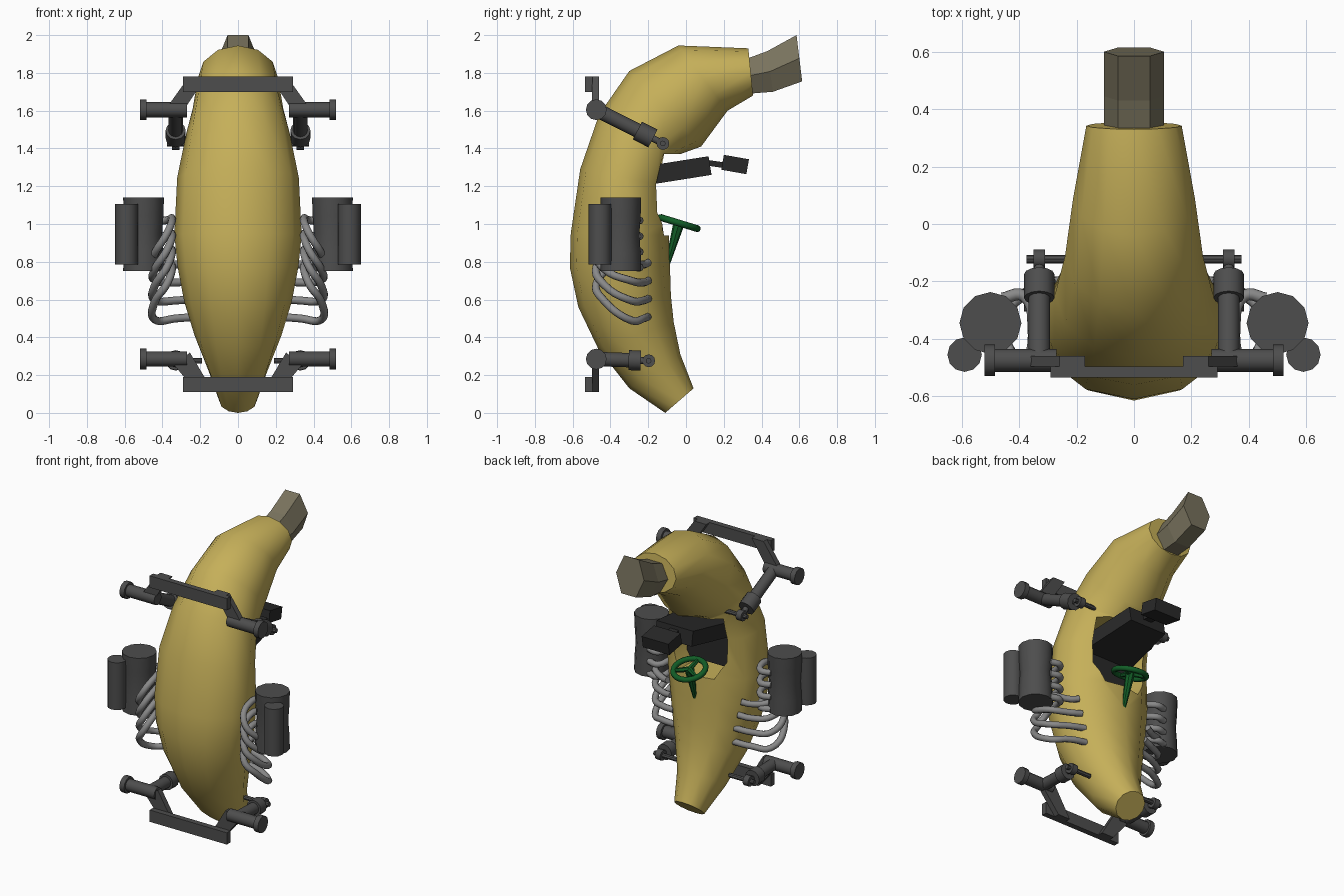
import bpy, bmesh, math
from mathutils import Vector, Matrix

if "Cube" in bpy.data.objects:
    bpy.data.objects.remove(bpy.data.objects["Cube"])


def material(name, r, g, b):
    m = bpy.data.materials.new(name)
    m.diffuse_color = (r, g, b, 1)
    m.use_nodes = True
    m.node_tree.nodes["Principled BSDF"].inputs["Base Color"].default_value = m.diffuse_color
    return m


YELLOW = material("peel yellow", .56, .43, .10)
BROWN = material("stem brown", .19, .17, .11)
DARK = material("dark metal", .075, .075, .075)
STEEL = material("pipe steel", .25, .25, .25)
BLACK = material("seat black", .022, .022, .022)
GREEN = material("wheel green", .006, .11, .02)


def finish(name, bm, mat, angle=None):
    bmesh.ops.recalc_face_normals(bm, faces=bm.faces)
    me = bpy.data.meshes.new(name)
    bm.to_mesh(me)
    bm.free()
    ob = bpy.data.objects.new(name, me)
    bpy.context.collection.objects.link(ob)
    me.materials.append(mat)
    if angle:
        smooth(ob, angle)
    return ob


def smooth(ob, angle):
    bpy.ops.object.select_all(action='DESELECT')
    ob.select_set(True)
    bpy.context.view_layer.objects.active = ob
    bpy.ops.object.shade_smooth_by_angle(angle=math.radians(angle))


def skin(name, rings, mat, angle=None):
    """Join equal-length rings of points into a capped solid."""
    bm = bmesh.new()
    vs = [[bm.verts.new(p) for p in r] for r in rings]
    n = len(vs[0])
    for a, b in zip(vs, vs[1:]):
        for i in range(n):
            j = (i + 1) % n
            bm.faces.new((a[i], a[j], b[j], b[i]))
    bm.faces.new(vs[0])
    bm.faces.new(vs[-1])
    return finish(name, bm, mat, angle)


def side_ring(oy, oz, iy, iz, w, n=12):
    """Elliptical ring spanning an outer and an inner point of the side view."""
    r = []
    for k in range(n):
        t = math.tau * k / n
        c = (1 + math.cos(t)) / 2
        r.append((w * math.sin(t), oy + (iy - oy) * c, oz + (iz - oz) * c))
    return r


def rod(name, a, b, radii, mat=DARK, n=12):
    """Turned part from a to b; radii = (fraction, radius) pairs."""
    a, b = Vector(a), Vector(b)
    q = (b - a).to_track_quat('Z', 'Y')
    rings = [[a.lerp(b, f) + q @ Vector((r * math.cos(math.tau * k / n), r * math.sin(math.tau * k / n), 0))
              for k in range(n)] for f, r in radii]
    return skin(name, rings, mat, 40)


def box(name, c, size, mat, tilt=0, taper=1, lean=0):
    """Box tilted around x; taper narrows the x width toward +y."""
    bm = bmesh.new()
    bmesh.ops.create_cube(bm, size=1)
    for v in bm.verts:
        if v.co.y > 0:
            v.co.x *= taper
        v.co = Vector((v.co.x * size[0], v.co.y * size[1], v.co.z * size[2]))
    rot = Matrix.Rotation(lean, 4, 'Y') @ Matrix.Rotation(tilt, 4, 'X')
    bm.transform(Matrix.Translation(c) @ rot)
    return finish(name, bm, mat)


# curved fruit body
body = skin("banana_body", [side_ring(*r) for r in (
    (-.11, 0, .04, .13, .10), (-.30, .13, -.03, .31, .155), (-.465, .34, -.065, .48, .23),
    (-.57, .56, -.08, .62, .285), (-.615, .77, -.085, .78, .32), (-.61, .95, -.09, .94, .337),
    (-.56, 1.29, -.10, 1.20, .322), (-.46, 1.58, -.03, 1.37, .275), (-.30, 1.81, .08, 1.41, .24),
    (-.04, 1.945, .22, 1.60, .212), (.33, 1.93, .355, 1.68, .166))], YELLOW)

# cockpit opening cut into the inner curve
outline = [(-.13, .94), (.13, .94), (.2, 1.06), (.2, 1.37), (-.2, 1.37), (-.2, 1.06)]
cutter = skin("cockpit_cutter", [[(x, y, z) for x, z in outline] for y in (-.34, .25)], YELLOW)
cutter.hide_render = True
mod = body.modifiers.new("cockpit", 'BOOLEAN')
mod.operation, mod.solver, mod.object = 'DIFFERENCE', 'EXACT', cutter
bpy.context.view_layer.objects.active = body
bpy.ops.object.modifier_apply(modifier="cockpit")
bpy.data.objects.remove(cutter)
smooth(body, 40)

# hexagonal stem
stem_rings = []
for oy, oz, iy, iz in ((.335, 1.88, .335, 1.69), (.43, 1.915, .46, 1.70), (.585, 2.0, .615, 1.755)):
    c, h = Vector((0, (oy + iy) / 2, (oz + iz) / 2)), Vector((0, oy - iy, oz - iz)) / 2
    stem_rings.append([c + h * s + Vector((x, 0, 0)) for x, s in
                       ((.055, 1), (.105, 0), (.055, -1), (-.055, -1), (-.105, 0), (-.055, 1))])
skin("stem", stem_rings, BROWN)

# seat with headrest
box("seat_back", (0, -.09, 1.275), (.38, .44, .10), BLACK, math.radians(9), .72)
box("seat_cushion", (0, -.30, 1.12), (.34, .09, .30), BLACK)
box("headrest_post", (0, .155, 1.318), (.06, .11, .03), BLACK, math.radians(-8))
box("headrest", (0, .26, 1.315), (.20, .135, .08), BLACK, math.radians(-10))

# steering wheel, spokes and column
hub = Vector((0, -.037, 1.005))
tilt = Matrix.Rotation(math.radians(-17), 4, 'X')
N, M = 20, 8
bm = bmesh.new()
grid = []
for i in range(N):
    u = math.tau * i / N
    grid.append([bm.verts.new(hub + tilt @ Vector((
        (.102 + .018 * math.cos(v)) * math.cos(u), (.102 + .018 * math.cos(v)) * math.sin(u), .018 * math.sin(v))))
        for v in (math.tau * j / M for j in range(M))])
for i in range(N):
    for j in range(M):
        a, b = grid[i], grid[(i + 1) % N]
        bm.faces.new((a[j], b[j], b[(j + 1) % M], a[(j + 1) % M]))
finish("steering_wheel", bm, GREEN, 60)
for i in range(3):
    t = math.radians(-90 + 120 * i)
    rod("wheel_spoke", hub, hub + tilt @ Vector((.1 * math.cos(t), .1 * math.sin(t), 0)),
        ((0, .018), (1, .012)), GREEN, 6)
rod("steering_column", hub, (0, -.10, .78), ((0, .03), (1, .012)), GREEN, 8)

# cross bars carrying the axles
for z in (.15, 1.74):
    box("cross_bar", (0, -.515, z), (.58, .038, .08), DARK)

for s in (1, -1):
    for name, az, bar_z, end, bar_x, ax_x in (
            ("lower", .285, .11, (-.18, .275), .16, .285), ("upper", 1.605, 1.78, (-.10, 1.415), .20, .335)):
        # flat strut from the bar to the axle
        skin(name + "_strut", [[(s * (x + d), y, z) for x, z, d in (
            (bar_x, bar_z, -.03), (bar_x, bar_z, .06), (ax_x, az - .035 if az < 1 else az, .05),
            (ax_x, az + .035 if az < 1 else az - .03, -.03))] for y in (-.497, -.46)], DARK)
        # hub axle with a flanged end
        rod(name + "_axle", (s * .27, -.475, az), (s * .52, -.475, az),
            ((0, .04), (.86, .04), (.86, .055), (1, .055)))
        # trailing arm with collar, clevis and pin
        a, b = Vector((s * .33, -.475, az)), Vector((s * .33, *end))
        rod(name + "_arm", a, b, ((0, .038), (.58, .038), (.58, .053), (.8, .053), (.8, .018), (1, .018)))
        e = a.lerp(b, .94)
        rod(name + "_eye", e - Vector((.02, 0, 0)), e + Vector((.02, 0, 0)), ((0, .034), (1, .034)))
        rod(name + "_pin", e + Vector((s * .045, 0, 0)), e - Vector((s * .14, 0, 0)), ((0, .015), (1, .015)), n=8)

    # side canisters
    rod("large_canister", (s * .5, -.345, .75), (s * .5, -.345, 1.14),
        ((0, .108), (.25, .105), (.5, .098), (.75, .105), (1, .108)))
    rod("small_canister", (s * .59, -.455, .785), (s * .59, -.455, 1.105), ((0, .06), (1, .06)))

    # exhaust pipes looping from the body to the canister
    for i in range(4):
        z, top = .50 + .095 * i, .77 + .083 * i
        pts = [(.20 + .025 * i, -.20, z + .01), (.33, -.225, z), (.435, -.29, z - .01 + .01 * i),
               (.44, -.43, z + .09 - .01 * i), (.375, -.475, (z + top) / 2 + .05),
               (.35, -.36, top + .01), (.385, -.25, top), (.46, -.26, top)]
        cu = bpy.data.curves.new("exhaust_pipe", 'CURVE')
        cu.dimensions, cu.bevel_depth, cu.bevel_resolution, cu.resolution_u = '3D', .021, 2, 5
        cu.use_fill_caps = True
        sp = cu.splines.new('BEZIER')
        sp.bezier_points.add(len(pts) - 1)
        for p, (x, y, zz) in zip(sp.bezier_points, pts):
            p.co = (s * x, y, zz)
            p.handle_left_type = p.handle_right_type = 'AUTO'
        cu.materials.append(STEEL)
        bpy.context.collection.objects.link(bpy.data.objects.new("exhaust_pipe", cu))
